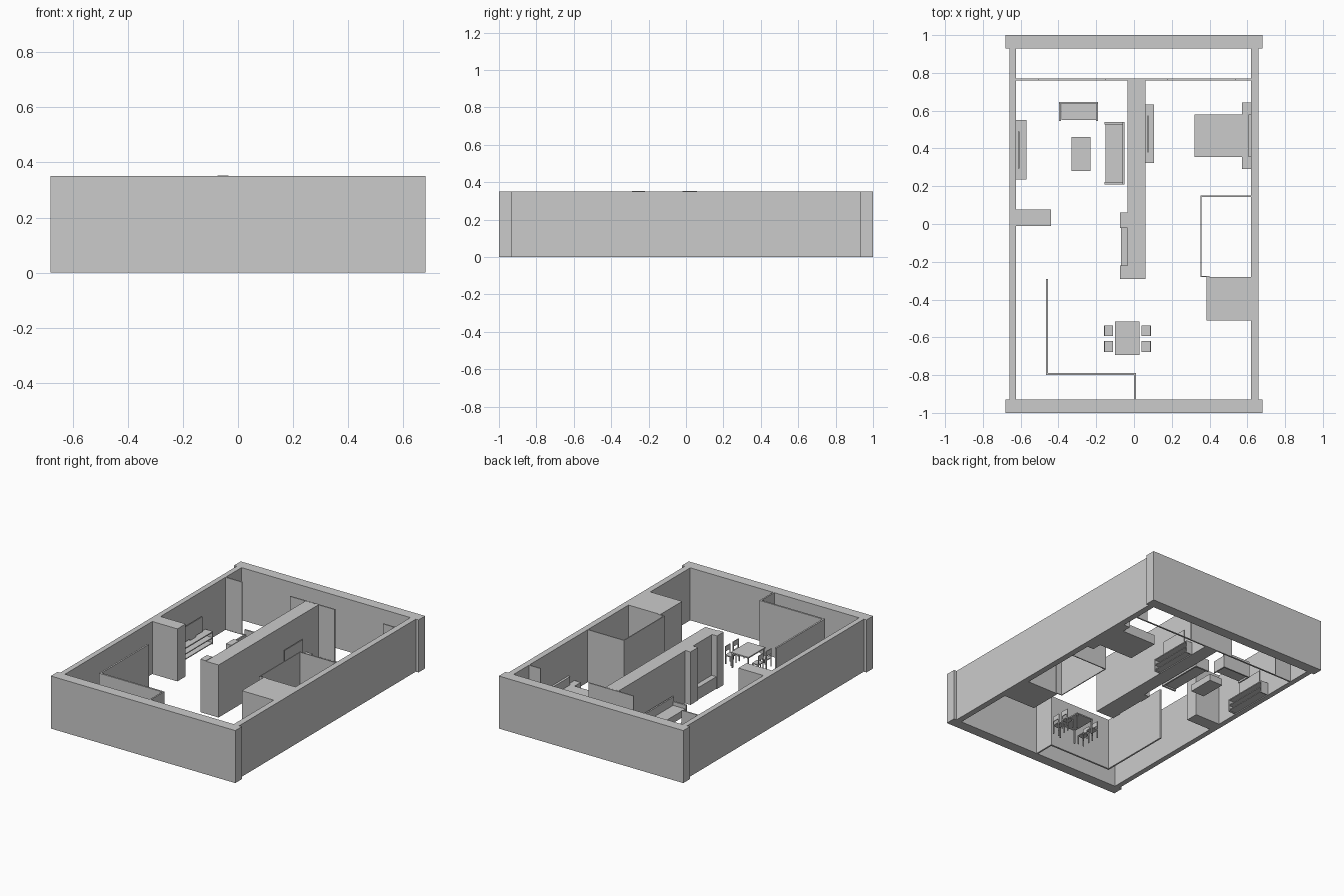
import bpy, bmesh

H = 0.35  # wall height


def boxes(name, *parts):
    """One object from boxes given as (x0, x1, y0, y1, z0, z1)."""
    bm = bmesh.new()
    for x0, x1, y0, y1, z0, z1 in parts:
        for v in bmesh.ops.create_cube(bm, size=1)["verts"]:
            v.co.x = x0 if v.co.x < 0 else x1
            v.co.y = y0 if v.co.y < 0 else y1
            v.co.z = z0 if v.co.z < 0 else z1
    mesh = bpy.data.meshes.new(name)
    bm.to_mesh(mesh)
    bm.free()
    ob = bpy.data.objects.new(name, mesh)
    bpy.context.collection.objects.link(ob)
    return ob


def legs(x0, x1, y0, y1, top, t):
    return [(x, x + t, y, y + t, 0, top) for x in (x0, x1 - t) for y in (y0, y1 - t)]


# Outer walls
boxes("back_wall", (-0.68, 0.68, 0.93, 1, 0, H))
boxes("front_wall", (-0.68, 0.68, -1, -0.93, 0, H))
boxes("left_wall", (-0.66, -0.625, -0.93, 0.93, 0, H))
boxes("right_wall", (0.62, 0.66, -0.93, 0.93, 0, H))

# Inner walls
boxes("centre_wall", (-0.035, 0.06, -0.29, 0.76, 0, H))
boxes("stub_wall", (-0.625, -0.44, -0.01, 0.077, 0, H))
boxes("entry_partition",
      (-0.465, -0.454, -0.8, -0.29, 0, H),
      (-0.454, 0.01, -0.8, -0.788, 0, H),
      (0.0, 0.01, -0.93, -0.8, 0, H))
boxes("utility_block", (0.385, 0.62, -0.51, -0.28, 0, H))
boxes("bathroom_walls",
      (0.352, 0.358, -0.28, 0.15, 0, H),
      (0.358, 0.62, 0.143, 0.15, 0, H),
      (0.358, 0.40, -0.28, -0.274, 0, H))

# Niche on the centre wall
for i, (y0, y1) in enumerate([(-0.29, -0.22), (-0.02, 0.06)]):
    boxes(f"niche_column_{i}", (-0.075, -0.034, y0, y1, 0, 0.353))
boxes("niche_sill", (-0.07, -0.035, -0.22, -0.02, 0, 0.08))

# Sliding panels with floor rail
for i, (x0, x1) in enumerate([(-0.625, -0.505), (-0.15, 0.18), (0.535, 0.62)]):
    boxes(f"sliding_panel_{i}", (x0, x1, 0.761, 0.769, 0, H))
boxes("panel_rail", (-0.625, 0.62, 0.76, 0.77, 0, 0.004))


# Media units: open shelf console with a thin screen
def media_unit(name, x, depth, y0, y1):
    x1 = x + depth
    t = 0.006
    boxes(name + "_console",
          (x, x1, y0, y1, 0.078, 0.085), (x, x1, y0, y1, 0.006, 0.012),
          (x, x1, y0 + t, y1 - t, 0.04, 0.046),
          (x, x1, y0, y0 + t, 0, 0.078), (x, x1, y1 - t, y1, 0, 0.078))
    c, s = (y0 + y1) / 2, x + 0.012
    boxes(name + "_screen", (s, s + 0.006, c - 0.098, c + 0.098, 0.095, 0.195),
          (s, s + 0.006, c - 0.03, c + 0.03, 0.085, 0.095))


media_unit("lounge_media", -0.625, 0.055, 0.235, 0.55)
media_unit("bedroom_media", 0.06, 0.045, 0.322, 0.632)

# Lounge furniture
boxes("sofa", (-0.15, -0.06, 0.222, 0.528, 0.01, 0.055),
      (-0.06, -0.05, 0.21, 0.54, 0, 0.11),
      (-0.155, -0.06, 0.21, 0.222, 0, 0.08),
      (-0.155, -0.06, 0.528, 0.54, 0, 0.08))
boxes("small_sofa", (-0.385, -0.2, 0.55, 0.635, 0.01, 0.055),
      (-0.397, -0.19, 0.635, 0.645, 0, 0.11),
      (-0.397, -0.387, 0.545, 0.635, 0, 0.08),
      (-0.2, -0.19, 0.545, 0.635, 0, 0.08))
boxes("coffee_table", (-0.33, -0.23, 0.28, 0.46, 0, 0.045))

# Bedroom furniture
boxes("bed", (0.32, 0.605, 0.355, 0.58, 0, 0.065))
boxes("headboard", (0.605, 0.62, 0.355, 0.58, 0, 0.12))
for i, (y0, y1) in enumerate([(0.29, 0.355), (0.58, 0.643)]):
    boxes(f"nightstand_{i}", (0.573, 0.62, y0, y1, 0, 0.065))

# Dining set
boxes("dining_table", (-0.1, 0.03, -0.693, -0.515, 0.096, 0.104),
      *legs(-0.097, 0.027, -0.69, -0.518, 0.096, 0.008))
for i, (y0, y1) in enumerate([(-0.592, -0.538), (-0.677, -0.62)]):
    for side, x0, x1, b in (("left", -0.158, -0.11, -0.158), ("right", 0.041, 0.09, 0.085)):
        boxes(f"chair_{side}_{i}", (x0, x1, y0, y1, 0.055, 0.061),
              (b, b + 0.005, y0, y1, 0.085, 0.118),
              (b, b + 0.005, y0, y0 + 0.006, 0.061, 0.085),
              (b, b + 0.005, y1 - 0.006, y1, 0.061, 0.085),
              *legs(x0, x1, y0, y1, 0.055, 0.006))
